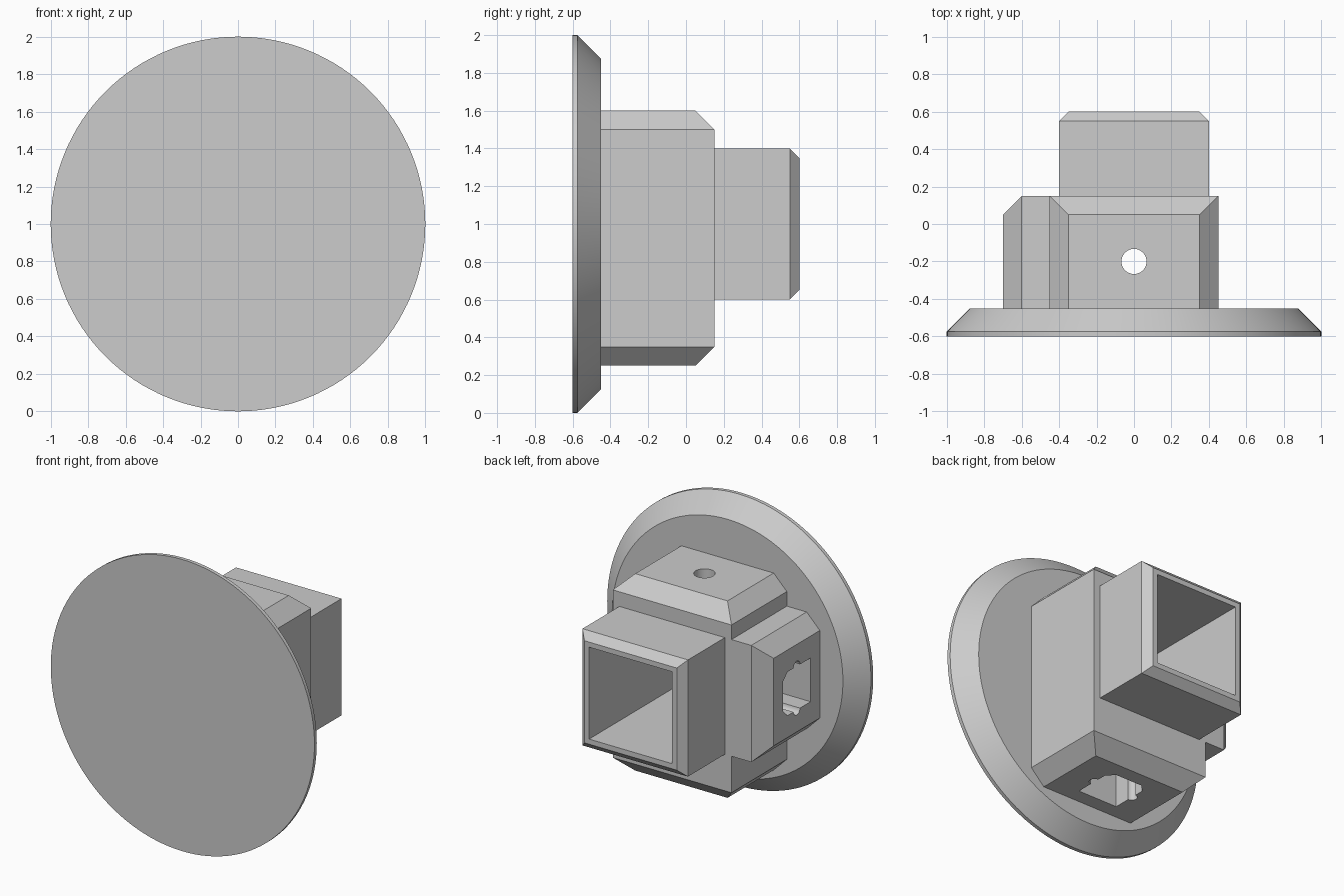
import bpy, bmesh, math
from mathutils import Vector

cube = bpy.data.objects.get("Cube")
if cube:
    bpy.data.objects.remove(cube, do_unlink=True)

grey = bpy.data.materials.new("light_grey")
grey.use_nodes = True
colour = (0.604, 0.604, 0.604, 1)
grey.diffuse_color = colour
grey.node_tree.nodes["Principled BSDF"].inputs["Base Color"].default_value = colour

MID = 1.0        # height of the flange and socket axis
FRONT = -0.45    # back surface of the flange
BORE_Y = -0.2    # depth of the side, top and bottom holes
CAVITY = 0.315   # half width of the square socket


def loft(name, rings):
    """Closed solid through rings of points with equal counts."""
    bm = bmesh.new()
    loops = [[bm.verts.new(p) for p in ring] for ring in rings]
    count = len(loops[0])
    for a, b in zip(loops, loops[1:]):
        for i in range(count):
            j = (i + 1) % count
            bm.faces.new((a[i], a[j], b[j], b[i]))
    bm.faces.new(loops[0])
    bm.faces.new(loops[-1])
    bmesh.ops.recalc_face_normals(bm, faces=bm.faces)
    mesh = bpy.data.meshes.new(name)
    bm.to_mesh(mesh)
    bm.free()
    mesh.materials.append(grey)
    obj = bpy.data.objects.new(name, mesh)
    bpy.context.collection.objects.link(obj)
    return obj


def rect(u0, u1, v0, v1):
    return [(u0, v0), (u1, v0), (u1, v1), (u0, v1)]


def circle(radius, count):
    turn = 2 * math.pi / count
    return [(radius * math.cos(turn * i), radius * math.sin(turn * i)) for i in range(count)]


def along_x(x, profile):    # profile pairs are (height from axis, y)
    return [Vector((x, v, MID + u)) for u, v in profile]


def along_y(y, profile):    # profile pairs are (x, height from axis)
    return [Vector((u, y, MID + v)) for u, v in profile]


def along_z(z, profile):    # profile pairs are (x, y)
    return [Vector((u, v, z)) for u, v in profile]


def keyed_profile(half=0.15, cut=0.05, notch=0.035):
    """Square with two clipped corners and a round notch on opposite sides."""
    right = [(half, -half)]
    for i in range(9):
        a = -math.pi / 2 + math.pi * i / 8
        right.append((half + notch * math.cos(a), notch * math.sin(a)))
    right += [(half, half - cut), (half - cut, half)]
    left = [(-u, v) for u, v in reversed(right)]
    return [(u, v + BORE_Y) for u, v in right + left]


# Round flange with a bevelled rim
flange = loft("round_flange", [along_y(y, circle(r, 128)) for y, r in
                               ((-0.6, 1), (-0.575, 1), (FRONT, 0.875))])

# Upright block, bevelled at top and bottom
block = loft("upright_block", [along_z(z, rect(-w, w, FRONT, back)) for z, w, back in
                               ((0.25, 0.35, 0.05), (0.35, 0.45, 0.15),
                                (1.5, 0.45, 0.15), (1.6, 0.35, 0.05))])

# Side arm with a bevelled end
arm = loft("side_arm", [along_x(x, rect(-h, h, FRONT, back)) for x, h, back in
                        ((-0.45, 0.4, 0.15), (-0.6, 0.4, 0.15), (-0.7, 0.3, 0.05))])

# Square socket tube pointing backwards
tube = loft("socket_tube", [along_y(y, rect(-h, h, -h, h)) for y, h in
                            ((0.15, 0.4), (0.55, 0.4), (0.6, 0.35))])

# Cutters for the socket and the holes
square = rect(-CAVITY, CAVITY, -CAVITY, CAVITY)
socket_cut = loft("socket_cutter", [along_y(y, square) for y in (-0.5, 0.7)])
keyed = keyed_profile()
side_cut = loft("side_hole_cutter", [along_x(x, keyed) for x in (-0.8, -0.1)])
bottom_cut = loft("bottom_hole_cutter", [along_z(z, keyed) for z in (0.1, 0.8)])
pin = [(u, v + BORE_Y) for u, v in circle(0.067, 32)]
top_cut = loft("top_hole_cutter", [along_z(z, pin) for z in (1.2, 1.7)])


def carve(obj, cutters):
    bpy.context.view_layer.objects.active = obj
    for cutter in cutters:
        mod = obj.modifiers.new("cut", 'BOOLEAN')
        mod.operation = 'DIFFERENCE'
        mod.solver = 'EXACT'
        mod.object = cutter
        bpy.ops.object.modifier_apply(modifier=mod.name)


carve(block, (socket_cut, side_cut, bottom_cut, top_cut))
carve(arm, (side_cut,))
carve(tube, (socket_cut,))
for cutter in (socket_cut, side_cut, bottom_cut, top_cut):
    bpy.data.objects.remove(cutter, do_unlink=True)

# Smooth the round surfaces, keep the bevels crisp
for obj in (flange, block, arm, tube):
    bpy.ops.object.select_all(action='DESELECT')
    obj.select_set(True)
    bpy.context.view_layer.objects.active = obj
    bpy.ops.object.shade_smooth_by_angle(angle=math.radians(30))
